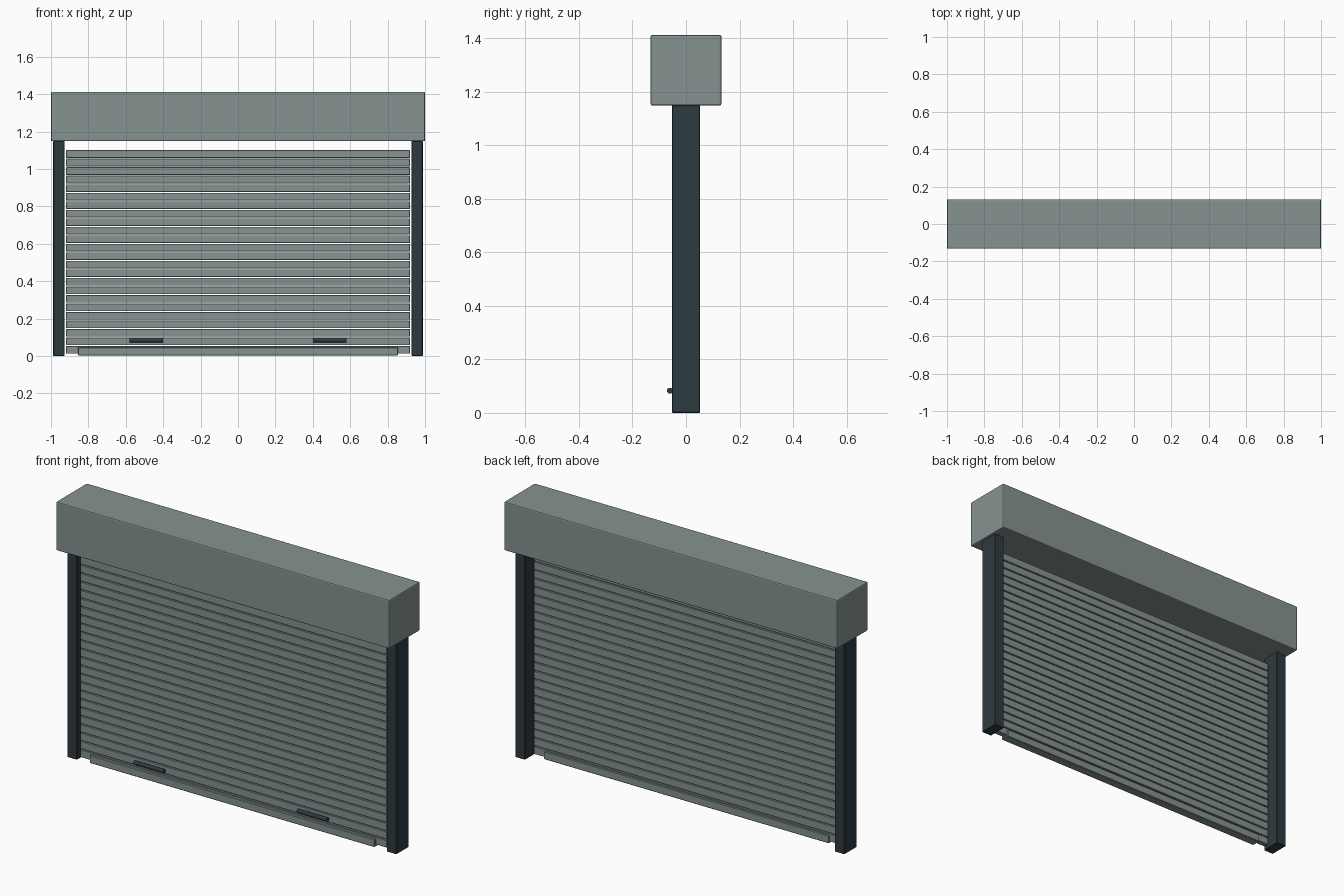
import bpy
import math

if "Cube" in bpy.data.objects:
    bpy.data.objects.remove(bpy.data.objects["Cube"])


def material(name, rgb):
    m = bpy.data.materials.new(name)
    m.diffuse_color = (*rgb, 1)
    m.use_nodes = True
    m.node_tree.nodes["Principled BSDF"].inputs["Base Color"].default_value = m.diffuse_color
    return m


grey = material("grey_green_metal", (0.235, 0.29, 0.283))
dark = material("dark_slate_metal", (0.027, 0.043, 0.052))


def finish(ob, name, mat, bevel, segments=1):
    ob.name = name
    ob.data.materials.append(mat)
    if bevel:
        mod = ob.modifiers.new("soft_edges", 'BEVEL')
        mod.width = bevel
        mod.segments = segments
    return ob


def box(name, lo, hi, mat, bevel=0.0, segments=1):
    """Box between two opposite corners."""
    bpy.ops.mesh.primitive_cube_add(size=1, location=[(a + b) / 2 for a, b in zip(lo, hi)])
    ob = bpy.context.object
    ob.scale = [b - a for a, b in zip(lo, hi)]
    bpy.ops.object.transform_apply(location=False, rotation=False, scale=True)
    return finish(ob, name, mat, bevel, segments)


# Roller housing across the top
box("roller_housing", (-1, -0.132, 1.148), (1, 0.132, 1.412), grey, 0.006, 2)

# Curtain of horizontal slats, stacked with narrow gaps
SLATS, PITCH, HEIGHT, BOTTOM = 24, 0.0455, 0.0415, 0.012
for i in range(SLATS):
    z = BOTTOM + i * PITCH
    box(f"slat_{i + 1:02d}", (-0.92, -0.037, z), (0.92, -0.009, z + HEIGHT), grey, 0.002)

# Bottom bar on the curtain
box("bottom_bar", (-0.855, -0.052, 0.003), (0.855, -0.002, 0.046), grey, 0.003)

# Guide rails and lift handles on both sides
for side, s in (("left", -1), ("right", 1)):
    xs = sorted((s * 0.928, s * 0.988))
    box(f"{side}_guide_rail", (xs[0], -0.053, 0), (xs[1], 0.053, 1.15), dark, 0.003)

    bpy.ops.mesh.primitive_cylinder_add(vertices=16, radius=0.011, depth=0.18,
                                        location=(s * 0.49, -0.06, 0.083),
                                        rotation=(0, math.pi / 2, 0))
    finish(bpy.context.object, f"{side}_lift_handle", dark, 0)
    bpy.ops.object.shade_smooth_by_angle()
